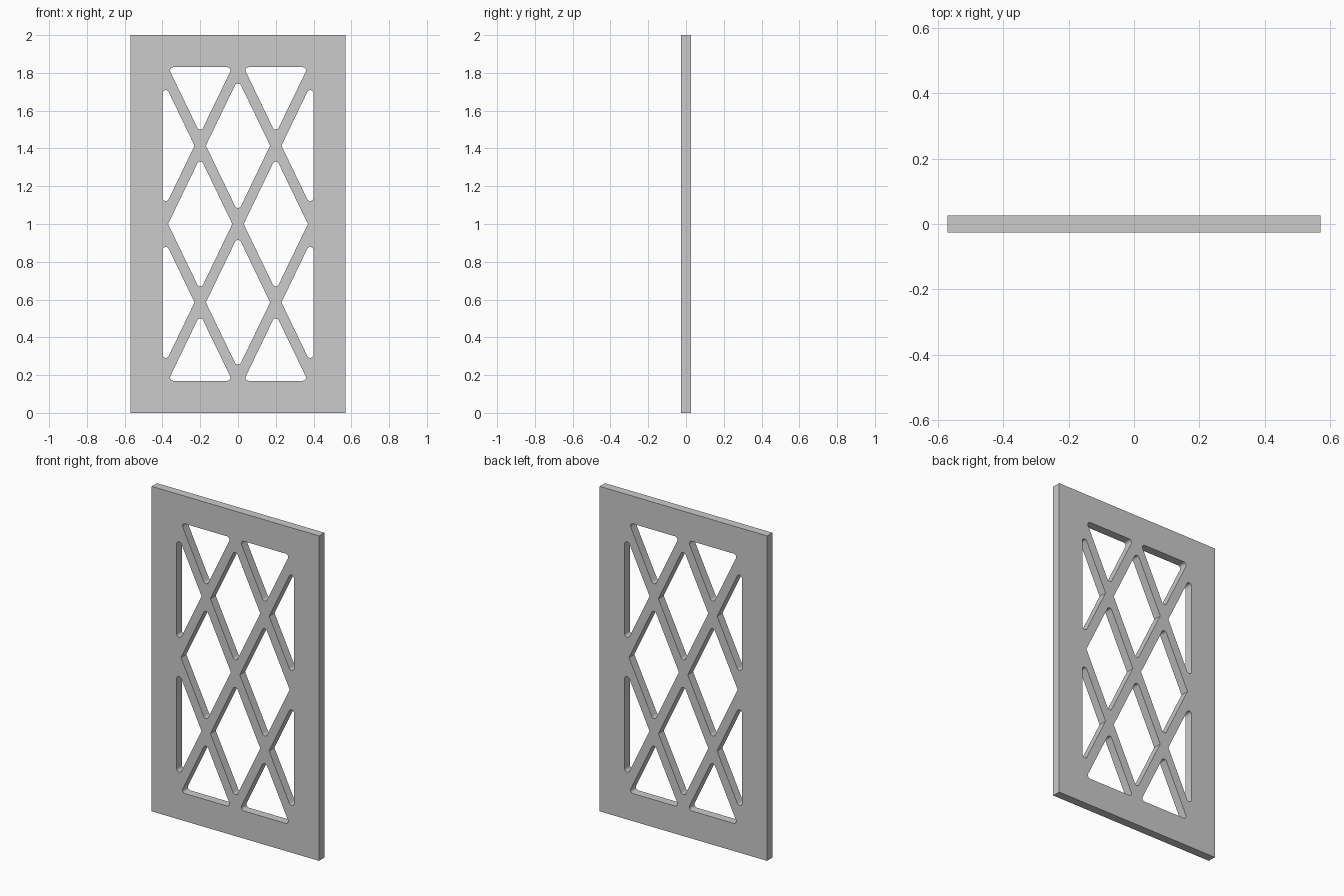
import bpy, bmesh, math
from mathutils import Vector

if "Cube" in bpy.data.objects:
    bpy.data.objects.remove(bpy.data.objects["Cube"])

W, H, HALF_DEPTH = 0.57, 2.0, 0.026    # half width, height, half thickness
CX, CZ = 0.2, 0.415                    # lattice spacing
DX = 0.17                              # half width of a diamond hole
DZ = DX * CZ / CX                      # half height before rounding
R = 0.0175                             # corner radius

curve = bpy.data.curves.new("lattice_panel", 'CURVE')
curve.dimensions = '2D'
curve.fill_mode = 'BOTH'
curve.extrude = HALF_DEPTH


def add_loop(corners):
    """Closed outline from (x, z, rounded) corners."""
    pts = []
    n = len(corners)
    for i, (x, z, rounded) in enumerate(corners):
        p = Vector((x, z))
        if not rounded:
            pts.append(p)
            continue
        a = (Vector(corners[i - 1][:2]) - p).normalized()
        b = (Vector(corners[(i + 1) % n][:2]) - p).normalized()
        half = a.angle(b) / 2
        centre = p + (a + b).normalized() * R / math.sin(half)
        start = p + a * R / math.tan(half) - centre
        end = p + b * R / math.tan(half) - centre
        for k in range(9):
            t = k / 8
            sweep = math.pi - 2 * half
            v = (start * math.sin((1 - t) * sweep) + end * math.sin(t * sweep)) / math.sin(sweep)
            pts.append(centre + v)
    s = curve.splines.new('POLY')
    s.points.add(len(pts) - 1)
    for sp, p in zip(s.points, pts):
        sp.co = (p.x, p.y, 0, 1)
    s.use_cyclic_u = True


# Outer frame outline
add_loop([(-W, 0, False), (W, 0, False), (W, H, False), (-W, H, False)])

# Whole diamond holes: pointed at the sides, rounded at top and bottom
for x, z in ((0, 1 + CZ), (0, 1 - CZ), (-CX, 1), (CX, 1)):
    add_loop([(x - DX, z, False), (x, z - DZ, True), (x + DX, z, False), (x, z + DZ, True)])

# Half diamonds cut off by the frame
for sx in (-1, 1):
    for sz in (-1, 1):
        x, z = sx * CX, 1 + sz * 2 * CZ
        add_loop([(x - DX, z, True), (x + DX, z, True), (x, z - sz * DZ, True)])
        x, z = sx * 2 * CX, 1 + sz * CZ
        add_loop([(x, z - DZ, True), (x, z + DZ, True), (x - sx * DX, z, False)])

# Turn the extruded outline into an upright mesh panel
panel = bpy.data.objects.new("lattice_panel", curve)
bpy.context.collection.objects.link(panel)
panel.select_set(True)
bpy.context.view_layer.objects.active = panel
panel.rotation_euler.x = math.pi / 2
bpy.ops.object.convert(target='MESH')
bpy.ops.object.transform_apply(location=False, rotation=True, scale=False)
bm = bmesh.new()
bm.from_mesh(panel.data)
bmesh.ops.remove_doubles(bm, verts=bm.verts, dist=0.0001)
bmesh.ops.recalc_face_normals(bm, faces=bm.faces)
bm.to_mesh(panel.data)
bm.free()
bpy.ops.object.shade_smooth_by_angle(angle=math.radians(30))
